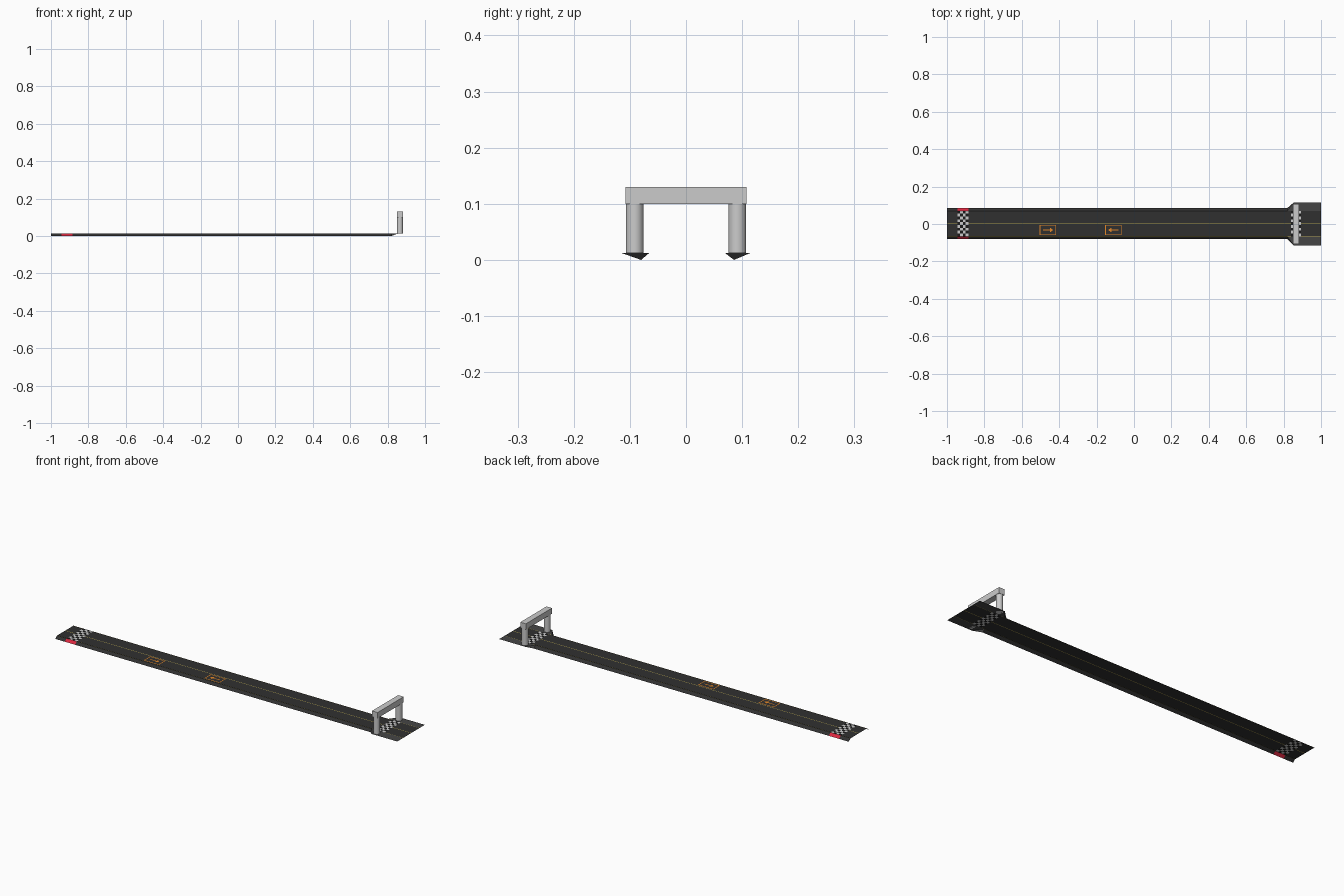
import bpy
from math import pi

if "Cube" in bpy.data.objects:
    bpy.data.objects.remove(bpy.data.objects["Cube"])

Z = 0.012                      # height of the road surface
IN_R, IN_L = -0.066, 0.070     # edges of the flat lane
OUT_R, OUT_L = -0.080, 0.0855  # foot of the sloped shoulders
WIDE = 0.114                   # half width of the finish apron
LINE = 0.0015


def mat(name, r, g, b):
    m = bpy.data.materials.new(name)
    m.diffuse_color = (r, g, b, 1)
    m.use_nodes = True
    m.node_tree.nodes["Principled BSDF"].inputs["Base Color"].default_value = m.diffuse_color
    return m


ASPHALT = mat("asphalt", 0.03, 0.03, 0.03)
SHOULDER = mat("shoulder_grey", 0.06, 0.06, 0.06)
WHITE = mat("white", 0.8, 0.8, 0.8)
BLACK = mat("black", 0.01, 0.01, 0.01)
YELLOW = mat("yellow", 0.45, 0.36, 0.08)
RED = mat("red", 0.7, 0.02, 0.05)
ORANGE = mat("orange", 0.8, 0.25, 0.02)


def surface(name, faces):
    """Build upward facing polygons from (points, material) pairs."""
    verts, polys, mats, slots = [], [], [], []
    for pts, m in faces:
        area = sum(a[0] * b[1] - b[0] * a[1] for a, b in zip(pts, pts[1:] + pts[:1]))
        if area < 0:
            pts = pts[::-1]
        polys.append(range(len(verts), len(verts) + len(pts)))
        verts += pts
        if m not in mats:
            mats.append(m)
        slots.append(mats.index(m))
    me = bpy.data.meshes.new(name)
    me.from_pydata(verts, [], [list(p) for p in polys])
    for m in mats:
        me.materials.append(m)
    for p, s in zip(me.polygons, slots):
        p.material_index = s
    ob = bpy.data.objects.new(name, me)
    bpy.context.collection.objects.link(ob)
    return ob


def rect(x0, x1, y0, y1, z=Z, z1=None):
    z1 = z if z1 is None else z1
    return [(x0, y0, z), (x1, y0, z), (x1, y1, z1), (x0, y1, z1)]


def lane(name, x0, x1):
    # asphalt with a yellow centre line and thin edge lines
    mid = (IN_R + IN_L) / 2
    ys = [IN_R, IN_R + LINE, mid - LINE, mid + LINE, IN_L - LINE, IN_L]
    cols = [YELLOW, ASPHALT, YELLOW, ASPHALT, YELLOW]
    surface(name, [(rect(x0, x1, a, b), c) for a, b, c in zip(ys, ys[1:], cols)])


def checker(name, x0, x1, nx=4, ny=9):
    dx, dy = (x1 - x0) / nx, (IN_L - IN_R) / ny
    surface(name, [(rect(x0 + i * dx, x0 + (i + 1) * dx,
                         IN_R + j * dy, IN_R + (j + 1) * dy),
                    WHITE if (i + j) % 2 else BLACK)
                   for i in range(nx) for j in range(ny)])


# Flat lane with the two checkered lines
S0, S1, F0, F1 = -0.944, -0.885, 0.84, 0.892
lane("road_start", -1, S0)
checker("start_line", S0, S1)
lane("road_main", S1, F0)
checker("finish_line", F0, F1)
lane("road_end", F1, 1)

# Sloped shoulders, red beside the start line, opening into the wide apron
T0, T1 = 0.82, 0.853
for side, yi, yo, yw in (("right", IN_R, OUT_R, -WIDE), ("left", IN_L, OUT_L, WIDE)):
    surface(side + "_shoulder", [
        (rect(a, b, yi, yo, Z, 0), m)
        for a, b, m in ((-1, S0, ASPHALT), (S0, S1, RED), (S1, T0, ASPHALT))])
    surface(side + "_apron", [
        ([(T0, yi, Z), (T0, yo, 0), (T1, yw, Z)], SHOULDER),
        ([(T0, yi, Z), (T1, yw, Z), (T1, yi, Z)], SHOULDER),
        (rect(T1, 1, yi, yw), SHOULDER)])


# Framed arrows painted on the right-hand lane
def arrow(name, cx, d):
    cy, z, w, h, t = -0.032, Z + 0.0005, 0.044, 0.027, 0.004
    faces = [rect(cx - w, cx + w, cy - h, cy - h + t, z),
             rect(cx - w, cx + w, cy + h - t, cy + h, z),
             rect(cx - w, cx - w + t, cy - h + t, cy + h - t, z),
             rect(cx + w - t, cx + w, cy - h + t, cy + h - t, z),
             rect(cx - d * 0.027, cx + d * 0.010, cy - 0.0025, cy + 0.0025, z),
             [(cx + d * 0.010, cy - 0.013, z), (cx + d * 0.028, cy, z),
              (cx + d * 0.010, cy + 0.013, z)]]
    surface(name, [(f, ORANGE) for f in faces])


arrow("forward_arrow", -0.46, 1)
arrow("backward_arrow", -0.11, -1)

# Finish gate: two round posts and a beam
GX = 0.866
for side, y in (("right", -0.0915), ("left", 0.0915)):
    bpy.ops.mesh.primitive_cylinder_add(vertices=32, radius=0.0158, depth=0.1 - Z,
                                        location=(GX, y, (0.1 + Z) / 2))
    bpy.context.object.name = side + "_gate_post"
    bpy.ops.object.shade_smooth_by_angle(angle=pi / 6)
bpy.ops.mesh.primitive_cube_add(size=1, location=(GX, 0, 0.1145))
beam = bpy.context.object
beam.name = "gate_beam"
beam.scale = (0.032, 0.216, 0.03)
